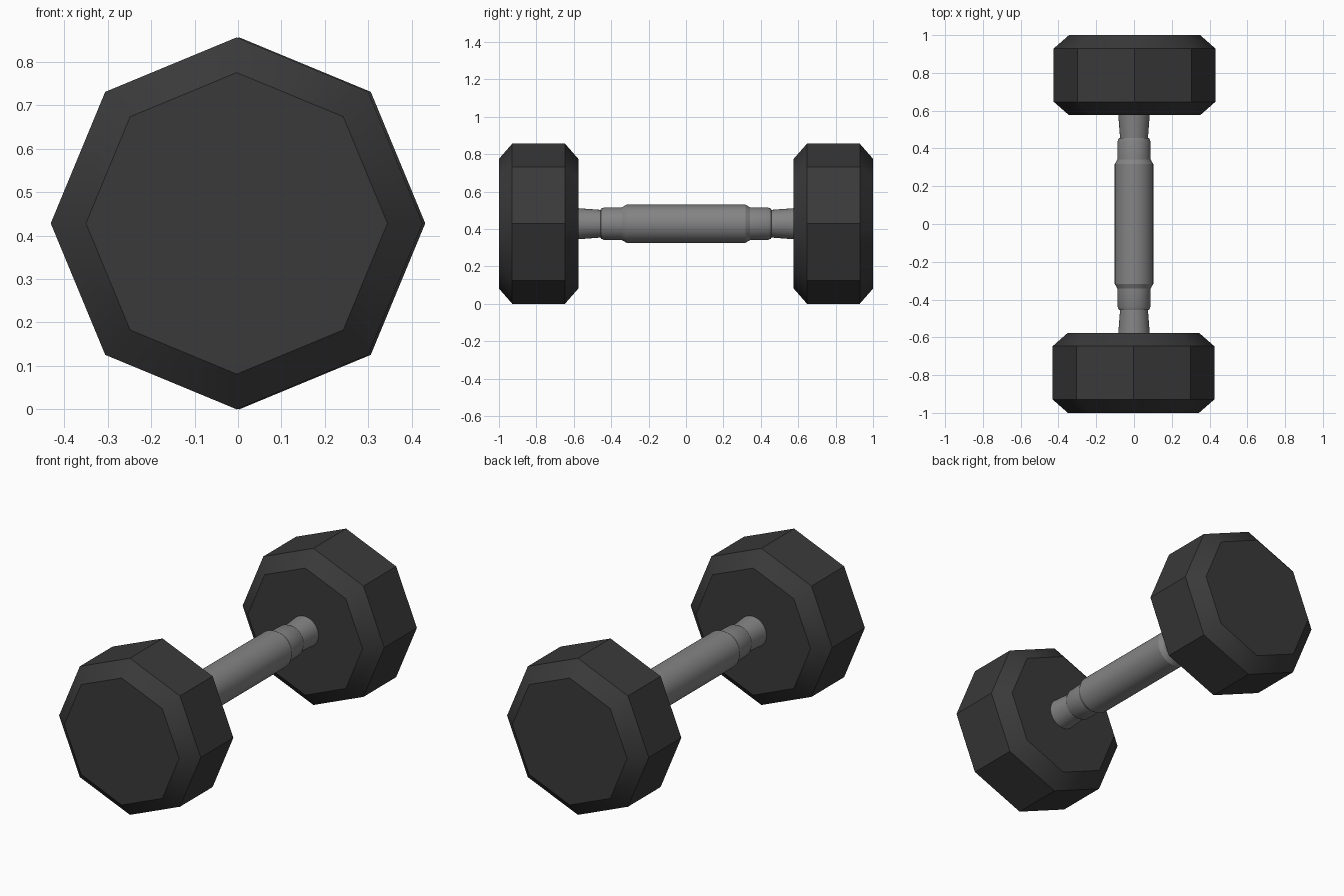
import bpy, bmesh, math

if "Cube" in bpy.data.objects:
    bpy.data.objects.remove(bpy.data.objects["Cube"])

CZ = 0.428  # height of the dumbbell axis


def material(name, rgb):
    m = bpy.data.materials.new(name)
    m.diffuse_color = (*rgb, 1)
    m.use_nodes = True
    m.node_tree.nodes["Principled BSDF"].inputs["Base Color"].default_value = m.diffuse_color
    return m


dark_rubber = material("dark_rubber", (0.042, 0.042, 0.042))
grey_steel = material("grey_steel", (0.23, 0.23, 0.23))


def lathe(name, profile, sides, mat, angle, x=0.0):
    """Sweep (y, radius) rings round the Y axis and cap both ends."""
    bm = bmesh.new()
    rings = []
    for y, r in profile:
        rings.append([bm.verts.new((r * math.cos(2 * math.pi * i / sides), y,
                                    r * math.sin(2 * math.pi * i / sides)))
                      for i in range(sides)])
    for a, b in zip(rings, rings[1:]):
        for i in range(sides):
            j = (i + 1) % sides
            bm.faces.new((a[i], a[j], b[j], b[i]))
    bm.faces.new(rings[0])
    bm.faces.new(rings[-1])
    bmesh.ops.recalc_face_normals(bm, faces=bm.faces)
    mesh = bpy.data.meshes.new(name)
    bm.to_mesh(mesh)
    bm.free()
    mesh.materials.append(mat)
    ob = bpy.data.objects.new(name, mesh)
    ob.location = (x, 0, CZ)
    bpy.context.collection.objects.link(ob)
    bpy.ops.object.select_all(action='DESELECT')
    ob.select_set(True)
    bpy.context.view_layer.objects.active = ob
    bpy.ops.object.shade_smooth_by_angle(angle=math.radians(angle))
    return ob


# Octagonal weights with chamfered rims
head = [(0.576, 0.347), (0.647, 0.428), (0.929, 0.428), (1.0, 0.347)]
for name, s in (("front_weight", -1), ("back_weight", 1)):
    lathe(name, [(s * y, r) for y, r in head], 8, dark_rubber, 38, s * 0.003)

# Stepped handle: grip, collars, flared necks
half = [(0.317, 0.102), (0.342, 0.088), (0.438, 0.087),
        (0.455, 0.080), (0.456, 0.074), (0.59, 0.084)]
lathe("handle", [(-y, r) for y, r in reversed(half)] + half, 48, grey_steel, 25)
